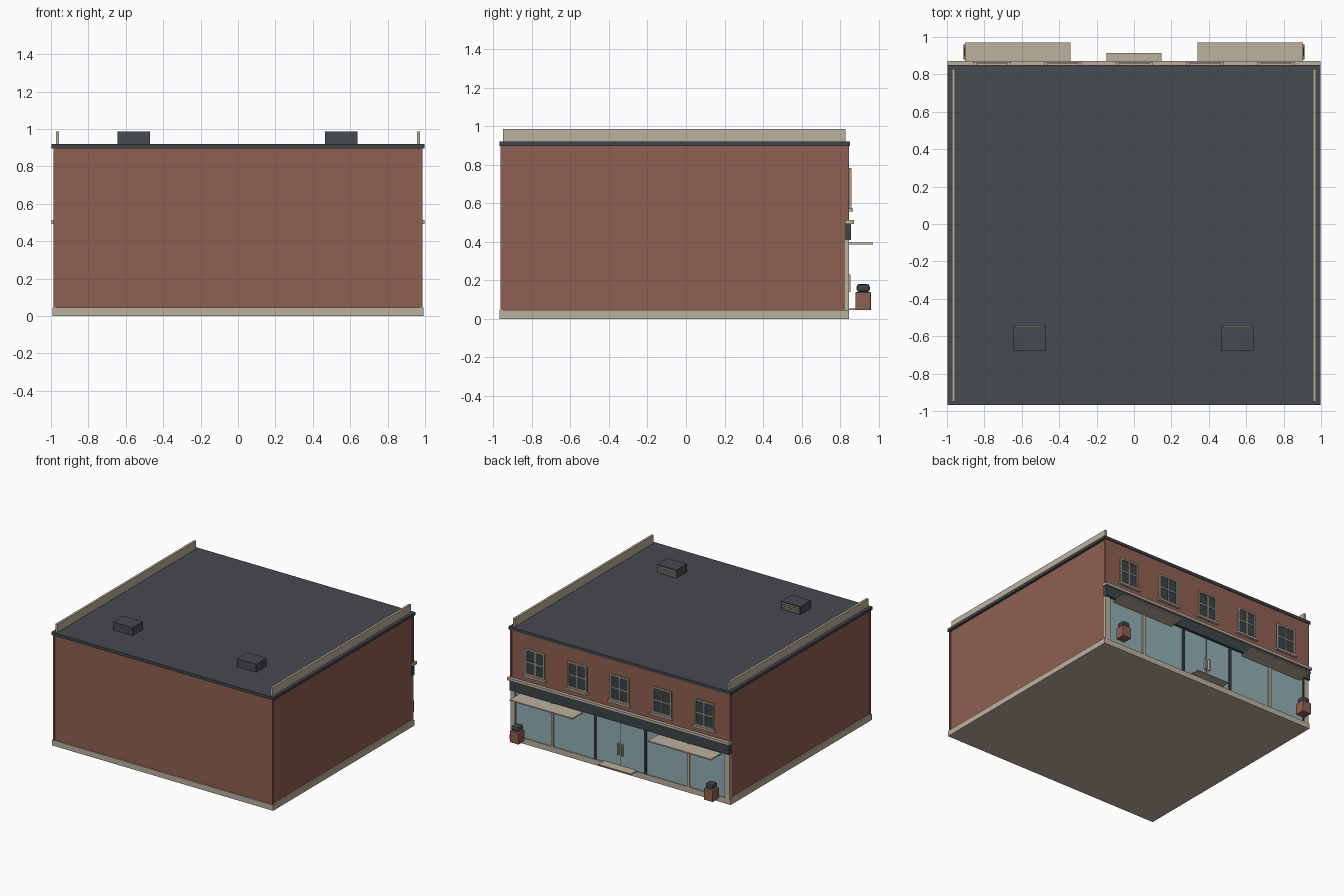
import bpy

old = bpy.data.objects.get("Cube")
if old:
    bpy.data.objects.remove(old, do_unlink=True)


def material(name, rgb):
    m = bpy.data.materials.new(name)
    m.use_nodes = True
    m.diffuse_color = (*rgb, 1)
    m.node_tree.nodes["Principled BSDF"].inputs["Base Color"].default_value = (*rgb, 1)
    return m


BRICK = material("red brick", (0.28, 0.115, 0.085))
STONE = material("pale stone", (0.50, 0.44, 0.34))
ROOF = material("roof charcoal", (0.062, 0.067, 0.078))
TRIM = material("dark trim", (0.047, 0.06, 0.068))
GLASS = material("shop glass", (0.29, 0.43, 0.46))
PANE = material("dark window pane", (0.042, 0.054, 0.062))


def box(name, mat, x, y, z, bevel=0):
    """Box from its (low, high) range on each axis."""
    bpy.ops.mesh.primitive_cube_add(size=1, location=[(a + b) / 2 for a, b in (x, y, z)])
    ob = bpy.context.object
    ob.name = name
    ob.scale = [b - a for a, b in (x, y, z)]
    bpy.ops.object.transform_apply(location=False, rotation=False, scale=True)
    ob.data.materials.append(mat)
    if bevel:
        mod = ob.modifiers.new("bevel", "BEVEL")
        mod.width = bevel
        mod.segments = 2
    return ob


def wide(name, mat, half, y, z):
    return box(name, mat, (-half, half), y, z)


def pair(name, mat, x, y, z, bevel=0):
    """Same box on the left (+x) and on the right (-x)."""
    box("left_" + name, mat, x, y, z, bevel)
    box("right_" + name, mat, (-x[1], -x[0]), y, z, bevel)


WALL = 0.845     # outer plane of the shop side
FLOOR = 0.045    # top of the plinth

# Main volume
wide("plinth", STONE, 0.993, (-0.967, 0.845), (0, FLOOR))
wide("brick_body", BRICK, 0.98, (-0.957, 0.828), (FLOOR, 0.897))
wide("upper_shop_wall", BRICK, 0.98, (0.828, WALL), (0.5, 0.897))
pair("rear_corner_strip", BRICK, (0.972, 0.987), (-0.964, -0.95), (FLOOR, 0.897))
pair("shop_corner_strip", BRICK, (0.972, 0.987), (0.828, WALL + 0.002), (0.5, 0.897))

# Roof
wide("roof_rim", TRIM, 0.998, (-0.968, 0.851), (0.896, 0.917))
wide("roof_deck", ROOF, 0.998, (-0.968, 0.851), (0.917, 0.92))
pair("parapet", STONE, (0.956, 0.974), (-0.95, 0.828), (0.92, 0.986))

# Rooftop vents with slats on the shop side
for side, x in (("left", 0.553), ("right", -0.558)):
    box(side + "_vent", ROOF, (x - 0.087, x + 0.087), (-0.68, -0.547), (0.92, 0.986))
    for i in range(4):
        z = 0.929 + i * 0.014
        box(f"{side}_vent_slat_{i + 1}", STONE, (x - 0.077, x + 0.077),
            (-0.548, -0.543), (z, z + 0.006))

# Band above the shop front
wide("stone_band", STONE, 0.997, (0.825, 0.871), (0.492, 0.513))
wide("fascia", TRIM, 0.987, (0.826, 0.857), (0.408, 0.492))

# Shop front
wide("shop_glazing", GLASS, 0.945, (0.826, 0.836), (FLOOR, 0.41))
pair("end_pier", STONE, (0.943, 0.985), (0.826, 0.846), (FLOOR, 0.41))
pair("end_frame", TRIM, (0.935, 0.943), (0.83, 0.842), (FLOOR, 0.41))
pair("display_post", STONE, (0.6, 0.622), (0.83, 0.846), (FLOOR, 0.41))
pair("door_post", TRIM, (0.217, 0.235), (0.83, 0.847), (FLOOR, 0.41))
wide("door_gap", TRIM, 0.002, (0.83, 0.838), (FLOOR, 0.41))
pair("door_handle", STONE, (0.014, 0.024), (0.835, 0.854), (0.138, 0.23))
wide("door_step", STONE, 0.148, (0.84, 0.915), (FLOOR, 0.053))
pair("canopy", STONE, (0.34, 0.904), (0.836, 0.97), (0.386, 0.396))

# Planters
pair("planter", BRICK, (0.832, 0.912), (0.88, 0.96), (FLOOR, 0.138), 0.003)
pair("planter_shrub", TRIM, (0.838, 0.906), (0.886, 0.954), (0.138, 0.181), 0.015)

# Upper windows
HALF, LOW, HIGH, BAR = 0.085, 0.572, 0.782, 0.012
for i in range(5):
    x = (i - 2) * 0.38
    name = f"window_{i + 1}_"
    depth = (WALL - 0.003, 0.858)
    thin = (WALL - 0.003, 0.854)
    mid = (LOW + HIGH) / 2
    box(name + "pane", PANE, (x - HALF, x + HALF), (WALL - 0.003, 0.849), (LOW, HIGH))
    for s in (-1, 1):
        c = x + s * (HALF - BAR / 2)
        box(name + "jamb", STONE, (c - BAR / 2, c + BAR / 2), depth, (LOW, HIGH))
    for z in (LOW, HIGH - BAR):
        box(name + "rail", STONE, (x - HALF, x + HALF), depth, (z, z + BAR))
    box(name + "mullion", STONE, (x - 0.004, x + 0.004), thin, (LOW, HIGH))
    box(name + "crossbar", STONE, (x - HALF, x + HALF), thin, (mid - 0.004, mid + 0.004))
    box(name + "sill", STONE, (x - 0.099, x + 0.099), (WALL - 0.003, 0.867), (0.556, LOW))
